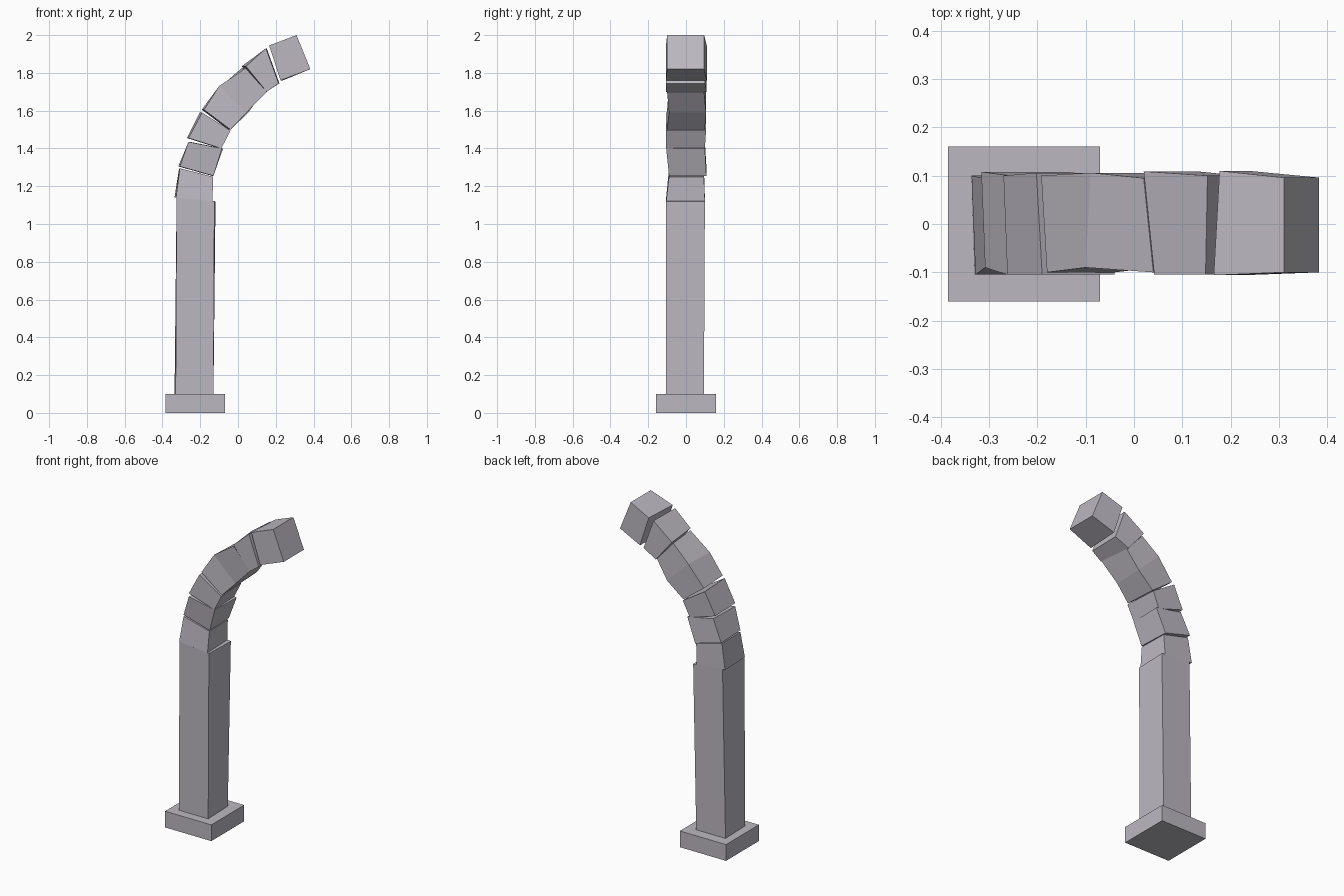
import bpy

stone = bpy.data.materials.new("grey stone")
stone.diffuse_color = (0.50, 0.48, 0.53, 1)


def solid(name, profile, y_start, y_end, skew_start=0.0, skew_end=0.0):
    """Block from an x-z profile (start outer, start inner, end inner, end outer).
    y_start / y_end are (front, back) at each end; skews shift the back edge in x."""
    verts = []
    for side in (0, 1):
        for i, (x, z) in enumerate(profile):
            at_start = i < 2
            y = (y_start if at_start else y_end)[side]
            dx = side * (skew_start if at_start else skew_end)
            verts.append((x + dx, y, z))
    faces = [(0, 1, 2, 3), (7, 6, 5, 4)]
    faces += [(i, i + 4, (i + 1) % 4 + 4, (i + 1) % 4) for i in range(4)]
    mesh = bpy.data.meshes.new(name)
    mesh.from_pydata(verts, [], faces)
    mesh.materials.append(stone)
    obj = bpy.data.objects.new(name, mesh)
    bpy.context.collection.objects.link(obj)
    return obj


# Square plinth
solid("plinth", [(-0.385, 0), (-0.07, 0), (-0.07, 0.1), (-0.385, 0.1)],
      (-0.16, 0.16), (-0.16, 0.16))

# Slightly leaning column
solid("column", [(-0.33, 0.10), (-0.13, 0.10), (-0.125, 1.12), (-0.325, 1.14)],
      (-0.105, 0.095), (-0.105, 0.10), -0.006, 0.006)

# Loose arch stones: profile, (front, back) y at each end, back skew at each end
stones = [
    ([(-0.328, 1.14), (-0.135, 1.12), (-0.132, 1.25), (-0.308, 1.295)],
     (-0.105, 0.10), (-0.09, 0.095), -0.008, -0.004),
    ([(-0.308, 1.305), (-0.13, 1.255), (-0.085, 1.40), (-0.262, 1.435)],
     (-0.09, 0.108), (-0.105, 0.10), -0.008, 0.006),
    ([(-0.262, 1.455), (-0.088, 1.40), (-0.04, 1.495), (-0.19, 1.59)],
     (-0.105, 0.10), (-0.105, 0.106), -0.008, -0.012),
    ([(-0.18, 1.605), (-0.04, 1.50), (0.045, 1.59), (-0.10, 1.73)],
     (-0.10, 0.10), (-0.09, 0.106), -0.012, 0.010),
    ([(-0.10, 1.73), (0.045, 1.59), (0.152, 1.70), (0.04, 1.825)],
     (-0.09, 0.106), (-0.10, 0.095), 0.010, -0.020),
    ([(0.042, 1.835), (0.152, 1.70), (0.215, 1.745), (0.148, 1.93)],
     (-0.105, 0.109), (-0.105, 0.10), -0.022, 0.004),
    ([(0.165, 1.945), (0.225, 1.76), (0.383, 1.82), (0.31, 2.0)],
     (-0.106, 0.11), (-0.10, 0.096), 0.012, 0.0),
]
for n, spec in enumerate(stones, 1):
    solid(f"arch_stone_{n}", *spec)
